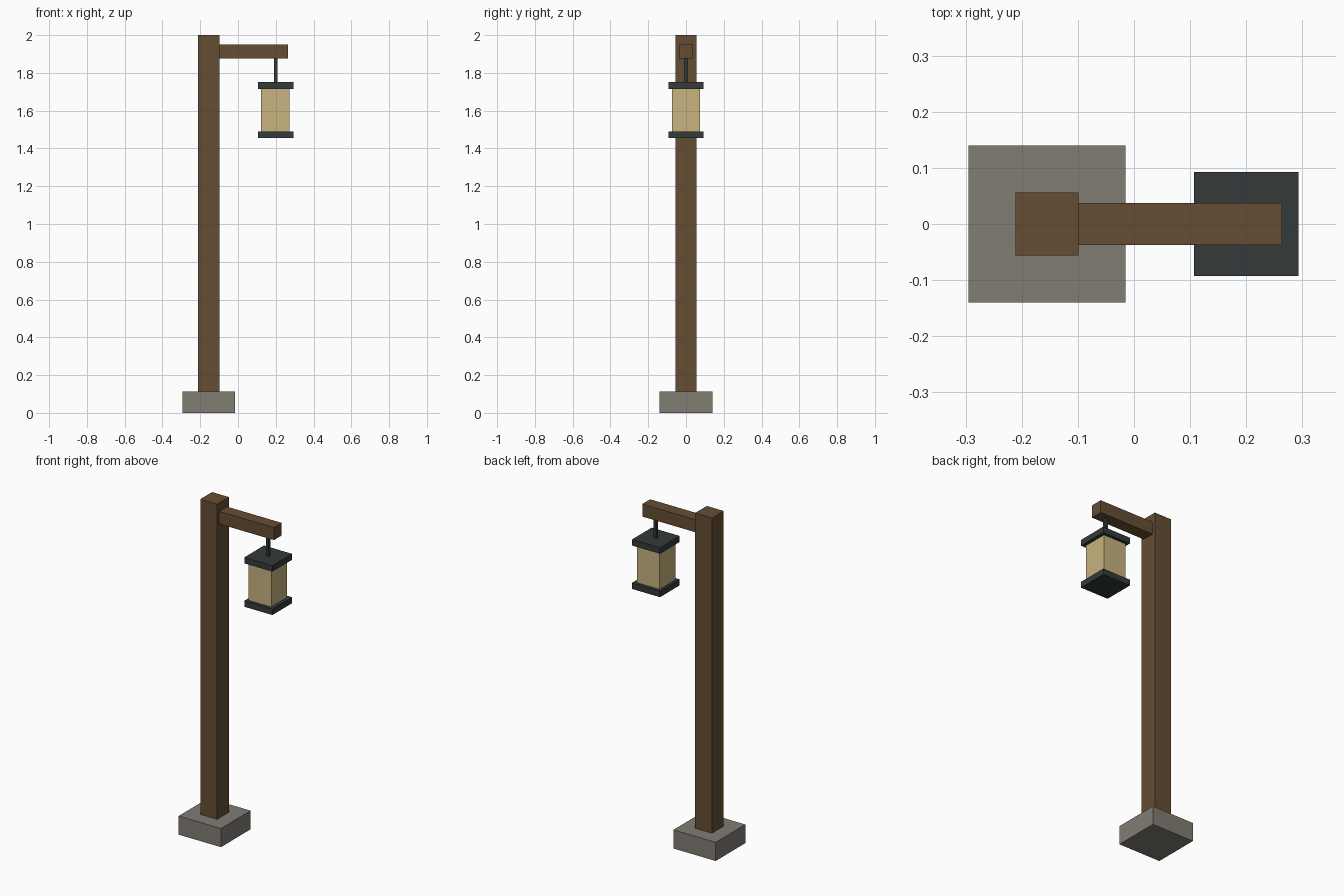
import bpy

default = bpy.data.objects.get("Cube")
if default:
    bpy.data.objects.remove(default, do_unlink=True)


def make_material(name, color):
    mat = bpy.data.materials.new(name)
    mat.use_nodes = True
    mat.diffuse_color = (*color, 1)
    mat.node_tree.nodes["Principled BSDF"].inputs["Base Color"].default_value = (*color, 1)
    return mat


def box(name, x, y, z, mat):
    """Axis-aligned box from (min, max) ranges, y given as half depth."""
    bpy.ops.mesh.primitive_cube_add(size=1, location=(sum(x) / 2, 0, sum(z) / 2))
    obj = bpy.context.object
    obj.name = name
    obj.scale = (x[1] - x[0], 2 * y, z[1] - z[0])
    bpy.ops.object.transform_apply(location=False, rotation=False, scale=True)
    obj.data.materials.append(mat)
    return obj


def square_box(name, center, half, z, mat):
    return box(name, (center - half, center + half), half, z, mat)


wood = make_material("brown wood", (0.13, 0.075, 0.034))
stone = make_material("grey stone", (0.22, 0.205, 0.175))
iron = make_material("dark iron", (0.034, 0.042, 0.042))
glass = make_material("warm lantern glass", (0.58, 0.45, 0.21))

POST_X, LANTERN_X = -0.155, 0.2

# Stone footing, post and side arm
square_box("stone_base", POST_X, 0.14, (0, 0.112), stone)
square_box("post", POST_X, 0.056, (0.112, 2), wood)
box("arm", (POST_X + 0.056, 0.264), 0.037, (1.875, 1.95), wood)

# Hanging lantern
square_box("hanger_rod", LANTERN_X, 0.0093, (1.75, 1.875), iron)
square_box("lantern_glass", LANTERN_X - 0.002, 0.075, (1.49, 1.715), glass)
for name, bottom in (("lantern_floor", 1.455), ("lantern_cap", 1.715)):
    square_box(name, LANTERN_X, 0.093, (bottom, bottom + 0.036), iron)
